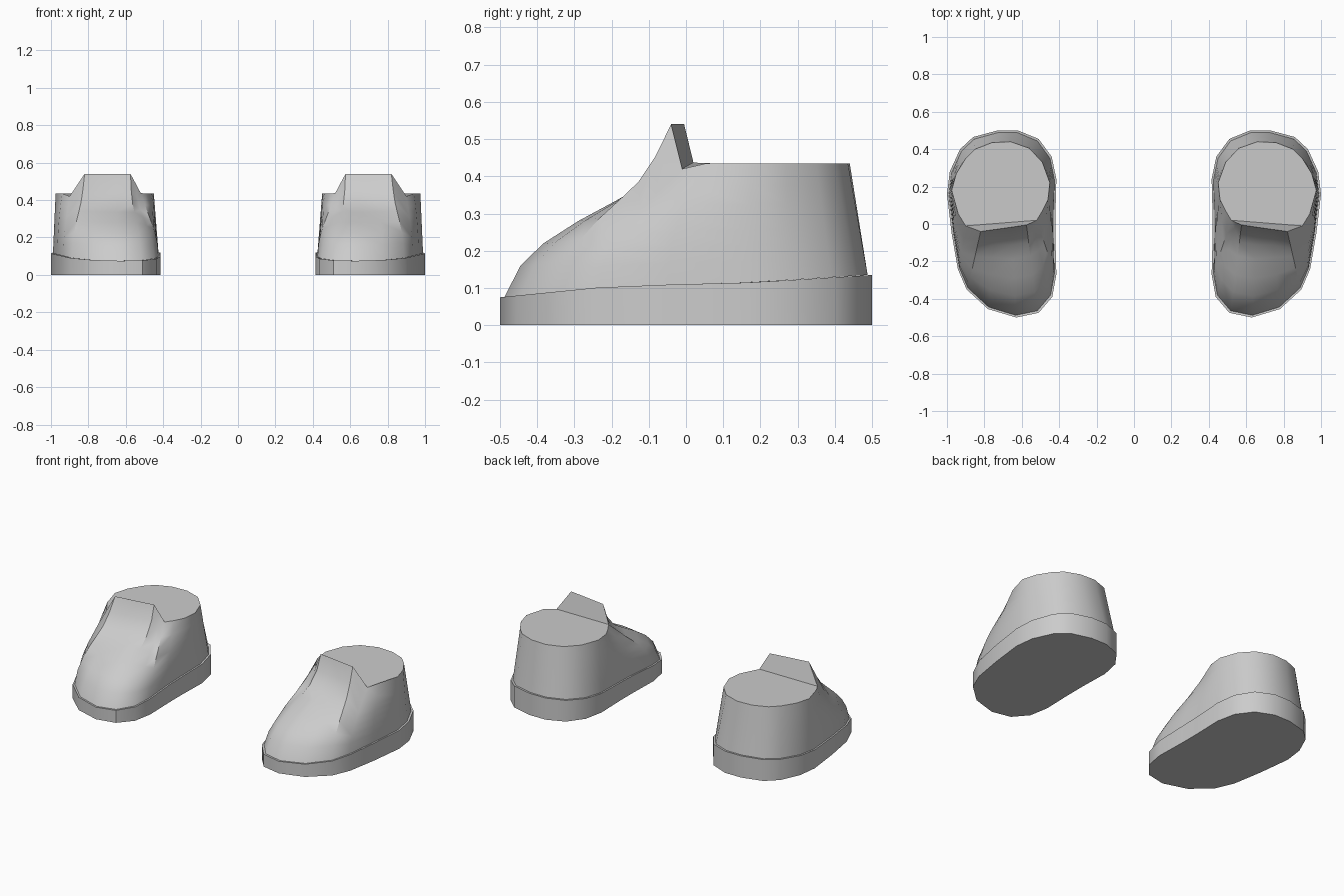
import bpy, bmesh, math

if "Cube" in bpy.data.objects:
    bpy.data.objects.remove(bpy.data.objects["Cube"])

# Each column: sole outline x, y -> collar rim x, y, z, running round the shoe
COLUMNS = [
    (.975, -.05, .940, .055, .435), (.942, -.24, .900, -.01, .42),
    (.895, -.35, .820, -.04, .54), (.78, -.455, .740, -.029, .54),
    (.63, -.50, .655, -.017, .54), (.51, -.475, .575, -.005, .54),
    (.437, -.39, .545, .008, .485), (.415, -.27, .520, .02, .437),
    (.42, -.08, .490, .07, .435), (.42, .05, .460, .13, .435),
    (.415, .24, .450, .22, .435), (.44, .36, .490, .33, .435),
    (.51, .455, .560, .405, .435), (.62, .50, .660, .44, .435),
    (.73, .50, .760, .435, .435), (.86, .465, .850, .40, .435),
    (.93, .40, .900, .35, .435), (.985, .28, .950, .27, .435),
    (1.0, .16, .975, .18, .435)]
# Instep profile: height fraction, horizontal fraction
INSTEP = [(0, 0), (.18, .09), (.31, .22), (.44, .42), (.56, .64),
          (.655, .80), (.81, .93), (1, 1)]
SOLE_TOP = [(-.5, .075), (-.2, .105), (.18, .115), (.5, .135)]


def lerp_table(table, x):
    for (x0, y0), (x1, y1) in zip(table, table[1:]):
        if x <= x1:
            return y0 + (y1 - y0) * (x - x0) / (x1 - x0)
    return table[-1][1]


def bridge(bm, low, high):
    n = len(low)
    for i in range(n):
        j = (i + 1) % n
        bm.faces.new((low[i], low[j], high[j], high[i]))


def finish(bm, name):
    bmesh.ops.recalc_face_normals(bm, faces=bm.faces)
    mesh = bpy.data.meshes.new(name)
    bm.to_mesh(mesh)
    bm.free()
    ob = bpy.data.objects.new(name, mesh)
    bpy.context.collection.objects.link(ob)
    ob.modifiers.new("pair", 'MIRROR').use_clip = False
    bpy.ops.object.select_all(action='DESELECT')
    ob.select_set(True)
    bpy.context.view_layer.objects.active = ob
    bpy.ops.object.shade_smooth_by_angle(angle=math.radians(35))
    return ob


# Sole: wedge-topped slab
bm = bmesh.new()
bottom = [bm.verts.new((c[0], c[1], 0)) for c in COLUMNS]
top = [bm.verts.new((c[0], c[1], lerp_table(SOLE_TOP, c[1]))) for c in COLUMNS]
bridge(bm, bottom, top)
bm.faces.new(bottom)
inner = [bm.verts.new((.7 + (v.co.x - .7) * .93, v.co.y * .95, v.co.z - .004)) for v in top]
bridge(bm, top, inner)
bm.faces.new(inner)
finish(bm, "sole")

# Upper: loft from the sole to the collar, with the instep curve at the front
bm = bmesh.new()
rings = []
for t, s_front in INSTEP:
    ring = []
    for x, y, rx, ry, rz in COLUMNS:
        bx, by = .7 + (x - .7) * .965, y * .976
        bz = lerp_table(SOLE_TOP, y)
        front = min(1, max(0, (-y - .2) / .2))
        back = min(1, max(0, (y + .05) / .2))
        side = t ** 2 * (1 - back) + t * back
        s = s_front * front + side * (1 - front)
        ring.append(bm.verts.new((bx + (rx - bx) * s, by + (ry - by) * s,
                                  bz + (rz - bz) * t)))
    rings.append(ring)
for low, high in zip(rings, rings[1:]):
    bridge(bm, low, high)
rim = rings[-1]
# Ankle cap and the back of the tongue
bm.faces.new(rim[7:] + rim[:2])
bm.faces.new(rim[1:8])
finish(bm, "shoe_upper")
